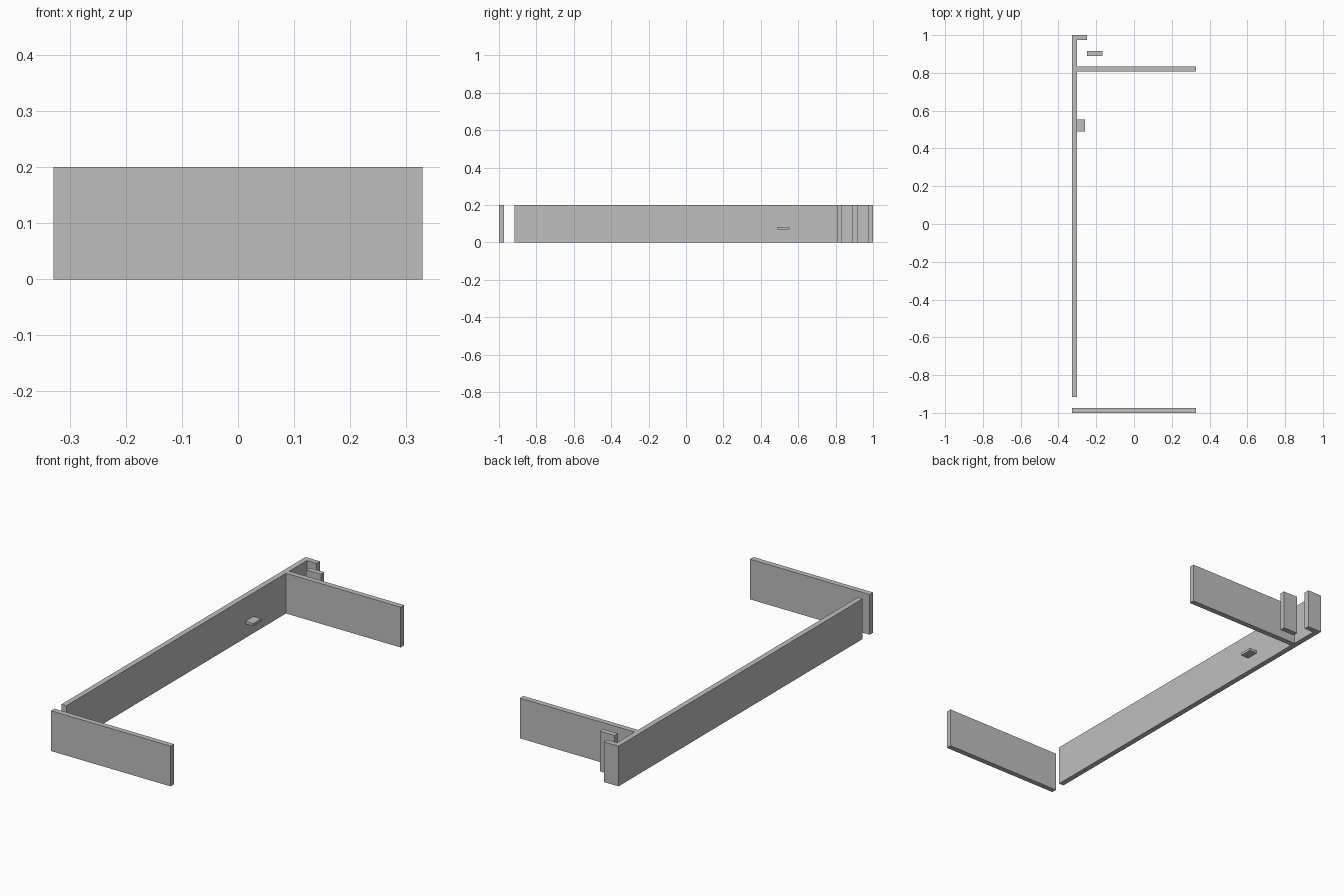
import bpy

if "Cube" in bpy.data.objects:
    bpy.data.objects.remove(bpy.data.objects["Cube"])

grey = bpy.data.materials.new("light grey")
grey.diffuse_color = (0.52, 0.52, 0.52, 1)
grey.use_nodes = True
grey.node_tree.nodes["Principled BSDF"].inputs["Base Color"].default_value = grey.diffuse_color

H = 0.2            # wall height
T = 0.027          # wall thickness
W = 0.329          # half width
IN = -W + T        # inner face of the long wall


def box(name, x0, x1, y0, y1, z0=0.0, z1=H):
    """Axis-aligned box given by its extents."""
    bpy.ops.mesh.primitive_cube_add(
        size=1, location=((x0 + x1) / 2, (y0 + y1) / 2, (z0 + z1) / 2))
    ob = bpy.context.object
    ob.name = name
    ob.scale = (x1 - x0, y1 - y0, z1 - z0)
    bpy.ops.object.transform_apply(location=False, rotation=False, scale=True)
    ob.data.materials.append(grey)
    return ob


# Main walls
box("long_side_wall", -W, IN, -0.917, 1.0)
box("front_wall", -W, W, -1.0, -1.0 + T)
box("cross_wall", IN, W, 0.808, 0.808 + T)

# Return lip and free-standing post at the back corner
box("corner_lip", IN, -0.249, 1.0 - T, 1.0)
box("small_post", -0.249, -0.168, 0.89, 0.89 + T)

# Little shelf on the inside of the long wall
box("wall_shelf", IN, -0.259, 0.489, 0.553, 0.07, 0.083)
